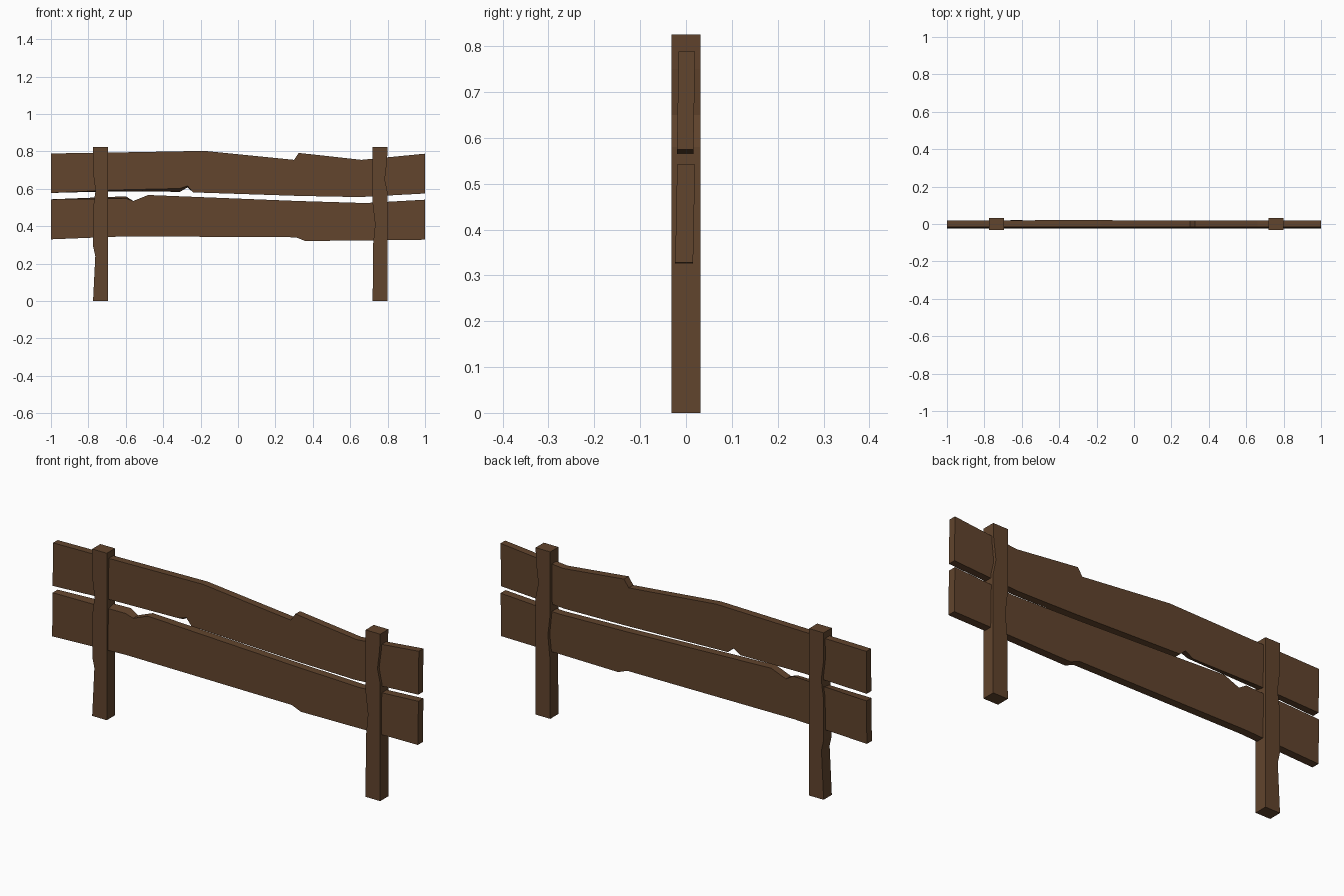
import bpy, bmesh

wood = bpy.data.materials.new("dark_wood")
wood.diffuse_color = (0.12, 0.058, 0.026, 1)


def board(name, outline, y_front, y_back, lean=0.0):
    """Extrude an x-z outline through y; a third value shifts z on the back side."""
    bm = bmesh.new()
    z_mid = sum(p[1] for p in outline) / len(outline)
    front, back = [], []
    for x, z, *shift in outline:
        zb = z + (shift[0] if shift else 0)
        front.append(bm.verts.new((x, y_front + lean * (z - z_mid), z)))
        back.append(bm.verts.new((x, y_back + lean * (zb - z_mid), zb)))
    bm.faces.new(front)
    bm.faces.new(back[::-1])
    n = len(outline)
    for i in range(n):
        j = (i + 1) % n
        bm.faces.new((front[i], back[i], back[j], front[j]))
    bmesh.ops.recalc_face_normals(bm, faces=bm.faces)
    mesh = bpy.data.meshes.new(name)
    bm.to_mesh(mesh)
    bm.free()
    mesh.materials.append(wood)
    obj = bpy.data.objects.new(name, mesh)
    bpy.context.collection.objects.link(obj)
    return obj


# Upper rail: bowed plank with a chip on each long edge
board("upper_rail", [
    (-1, 0.578), (-0.66, 0.594, -0.007), (-0.31, 0.602, -0.018), (-0.27, 0.616, -0.008),
    (-0.24, 0.581), (0.33, 0.562), (0.65, 0.556), (1, 0.575),
    (1, 0.788), (0.66, 0.755), (0.325, 0.792), (0.30, 0.755),
    (-0.18, 0.803), (-0.62, 0.795), (-1, 0.789)], -0.018, 0.018, 0.017)

# Lower rail: top notch near the left post, step on the underside
board("lower_rail", [
    (-1, 0.33), (-0.60, 0.346), (0.31, 0.341), (0.36, 0.321), (1, 0.328),
    (1, 0.542), (0.68, 0.524), (0.32, 0.535), (-0.48, 0.567),
    (-0.56, 0.535), (-0.60, 0.548, 0.012), (-1, 0.544)], -0.021, 0.018, 0.02)

# Posts: worn along one or both sides
board("left_post", [
    (-0.775, 0), (-0.695, 0), (-0.695, 0.825), (-0.775, 0.825), (-0.775, 0.69),
    (-0.762, 0.59), (-0.774, 0.50), (-0.774, 0.29), (-0.763, 0.24)], -0.032, 0.032)
board("right_post", [
    (0.72, 0), (0.80, 0), (0.80, 0.58), (0.785, 0.65), (0.797, 0.75), (0.80, 0.825),
    (0.72, 0.825), (0.72, 0.52), (0.733, 0.41), (0.722, 0.30)], -0.032, 0.032)
